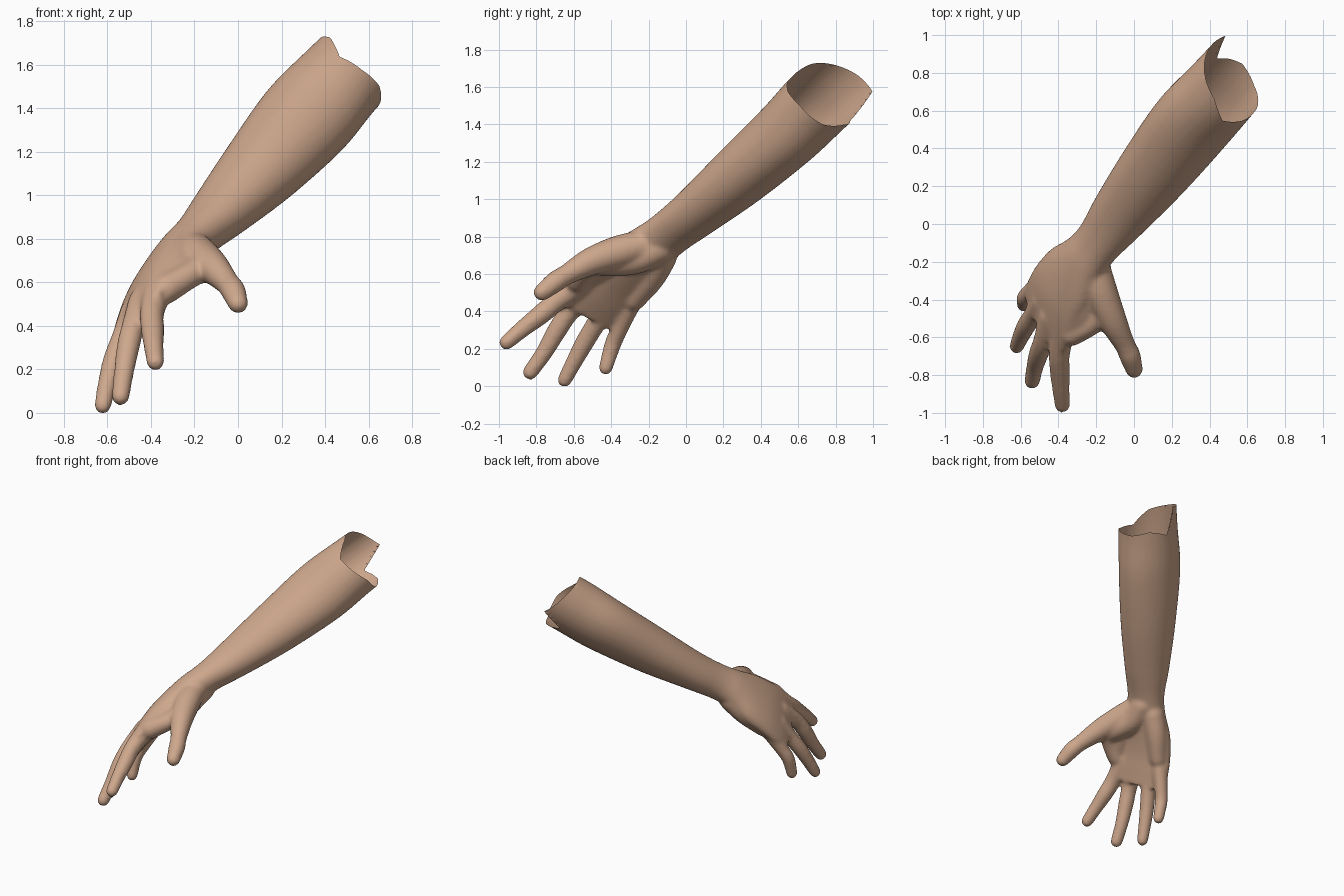
import bpy, bmesh, math
from mathutils import Vector

cube = bpy.data.objects.get("Cube")
if cube:
    bpy.data.objects.remove(cube, do_unlink=True)

# Limb frame: along the arm, out of the palm, from thumb side to little finger
ALONG = Vector((.53, .63, .56)).normalized()
PALM = Vector((.73, 0, -.69))
PALM = (PALM - ALONG * PALM.dot(ALONG)).normalized()
ACROSS = ALONG.cross(PALM)
SIDES = 28


def smooth_path(keys, steps=6):
    """Catmull-Rom through tuples of any length."""
    k = [Vector(p) for p in keys]
    k = [k[0] * 2 - k[1]] + k + [k[-1] * 2 - k[-2]]
    out = []
    for i in range(1, len(k) - 2):
        p, q, r, s = k[i - 1:i + 3]
        for j in range(steps):
            f = j / steps
            out.append((q * 2 + (r - p) * f + (p * 2 - q * 5 + r * 4 - s) * f ** 2
                        + (q * 3 - p - r * 3 + s) * f ** 3) * .5)
    return out + [k[-2]]


def loft(bm, rings):
    """Closed skin over (centre, axis, axis) ellipses."""
    rows = []
    for c, u, v in rings:
        angles = [math.tau * i / SIDES for i in range(SIDES)]
        rows.append([bm.verts.new(c + u * math.cos(a) + v * math.sin(a)) for a in angles])
    for a, b in zip(rows, rows[1:]):
        for i in range(SIDES):
            j = (i + 1) % SIDES
            bm.faces.new((a[i], a[j], b[j], b[i]))
    bm.faces.new(rows[0][::-1])
    bm.faces.new(rows[-1])


def digit(bm, keys):
    """Round tube with domed ends; keys are x, y, z, radius."""
    path = smooth_path(keys)
    pts = [Vector(p[:3]) for p in path]
    rad = [p[3] for p in path]
    dome = [(math.sin(h), math.cos(h)) for h in (.35, .7, 1.05, 1.4)]
    rings = []
    for i, c in enumerate(pts):
        d = (pts[min(i + 1, len(pts) - 1)] - pts[max(i - 1, 0)]).normalized()
        u = d.cross(PALM).normalized() * rad[i]
        v = d.cross(u)
        if i == 0:
            rings += [(c - d * rad[i] * s, u * w, v * w) for s, w in dome[::-1]]
        rings.append((c, u, v))
        if i == len(pts) - 1:
            rings += [(c + d * rad[i] * s, u * w, v * w) for s, w in dome]
    loft(bm, rings)


bm = bmesh.new()

# Forearm, wrist and palm: station, palm offset, cross offset, half widths, twist
stations = [
    (1.85, -.70, -.365, .20, .19, -23),
    (1.55, -.705, -.362, .210, .198, -23),
    (1.25, -.70, -.347, .225, .187, -23),
    (.85, -.69, -.352, .195, .166, -38),
    (.50, -.69, -.362, .157, .131, -60),
    (.29, -.695, -.374, .135, .108, -86),
    (.15, -.70, -.380, .148, .103, -90),
    (0, -.695, -.378, .196, .094, -90),
    (-.15, -.68, -.382, .217, .083, -90),
    (-.28, -.65, -.393, .231, .069, -90),
    (-.38, -.62, -.398, .222, .052, -90),
]
rings = []
for t, a, b, major, minor, twist in smooth_path(stations):
    w = math.radians(twist)
    u = PALM * math.cos(w) + ACROSS * math.sin(w)
    v = ACROSS * math.cos(w) - PALM * math.sin(w)
    rings.append((ALONG * t + PALM * a + ACROSS * b, u * major, v * minor))
loft(bm, rings)

# Index, middle, ring and little fingers, from knuckle to tip
digit(bm, [(-.37, -.55, .56, .066), (-.395, -.70, .455, .056), (-.393, -.79, .38, .054),
           (-.388, -.88, .31, .047), (-.38, -.972, .232, .041)])
digit(bm, [(-.44, -.50, .51, .064), (-.48, -.63, .40, .054), (-.505, -.70, .30, .053),
           (-.525, -.77, .18, .046), (-.54, -.845, .073, .042)])
digit(bm, [(-.48, -.42, .46, .062), (-.53, -.49, .34, .053), (-.57, -.55, .24, .051),
           (-.60, -.61, .13, .045), (-.622, -.662, .031, .039)])
digit(bm, [(-.49, -.32, .42, .056), (-.545, -.37, .30, .047), (-.577, -.405, .22, .045),
           (-.583, -.442, .095, .038)])

# Thumb, running from the wrist to the tip
digit(bm, [(-.195, -.10, .80, .070), (-.205, -.23, .757, .080), (-.175, -.37, .717, .088),
           (-.115, -.52, .665, .076), (-.05, -.65, .595, .056), (-.022, -.71, .557, .057),
           (0, -.783, .50, .047)])

# Webbing between thumb and index finger: outer edge, then the flesh behind it
digit(bm, [(-.15, -.45, .68, .075), (-.22, -.535, .632, .062), (-.33, -.59, .568, .070)])
digit(bm, [(-.26, -.22, .75, .070), (-.25, -.36, .70, .072), (-.27, -.47, .645, .072),
           (-.33, -.55, .59, .066)])

# Fleshy mounds of the palm, below the thumb and below the little finger
digit(bm, [(-.20, -.15, .74, .085), (-.22, -.27, .685, .085), (-.20, -.39, .66, .076),
           (-.19, -.47, .65, .064)])
digit(bm, [(-.28, -.14, .69, .080), (-.36, -.20, .58, .075), (-.45, -.29, .46, .060)])

bmesh.ops.recalc_face_normals(bm, faces=bm.faces)
mesh = bpy.data.meshes.new("arm_parts")
bm.to_mesh(mesh)
bm.free()
arm = bpy.data.objects.new("forearm_and_hand", mesh)
bpy.context.scene.collection.objects.link(arm)

# Fuse the parts into one soft skin
fuse = arm.modifiers.new("fuse", 'REMESH')
fuse.mode = 'VOXEL'
fuse.voxel_size = .011
soften = arm.modifiers.new("soften", 'SMOOTH')
soften.factor = .5
soften.iterations = 14
skin = bpy.data.meshes.new_from_object(arm.evaluated_get(bpy.context.evaluated_depsgraph_get()))
arm.modifiers.clear()
arm.data = skin
bpy.data.meshes.remove(mesh)
skin.name = "forearm_and_hand"

# Ragged open rim: angle round the arm, height along it
RIM = [(5, 1.58), (41, 1.62), (60, 1.605), (78, 1.575), (99, 1.765), (138, 1.715),
       (177, 1.65), (208, 1.605), (242, 1.505), (280, 1.525), (315, 1.565), (365, 1.58)]


def rim_height(p):
    ang = math.degrees(math.atan2(p.dot(ACROSS) + .377, p.dot(PALM) + .697))
    ang = (ang - 5) % 360 + 5
    for (a, h), (b, k) in zip(RIM, RIM[1:]):
        if ang <= b:
            return h + (k - h) * (ang - a) / (b - a)
    return RIM[-1][1]


bm = bmesh.new()
bm.from_mesh(skin)
gone = [v for v in bm.verts if v.co.dot(ALONG) > rim_height(v.co)]
bmesh.ops.delete(bm, geom=gone, context='VERTS')
for v in bm.verts:
    if v.is_boundary:
        v.co += ALONG * (rim_height(v.co) - v.co.dot(ALONG))

# Centre and stand on the ground
low = Vector([min(v.co[i] for v in bm.verts) for i in range(3)])
high = Vector([max(v.co[i] for v in bm.verts) for i in range(3)])
mid = (low + high) / 2
mid.z = low.z
bmesh.ops.translate(bm, verts=bm.verts, vec=-mid)
for f in bm.faces:
    f.smooth = True
bm.to_mesh(skin)
bm.free()

# Skin colour
mat = bpy.data.materials.new("tan_skin")
mat.use_nodes = True
tone = (.62, .39, .265, 1)
mat.diffuse_color = tone
bsdf = mat.node_tree.nodes["Principled BSDF"]
bsdf.inputs["Base Color"].default_value = tone
bsdf.inputs["Roughness"].default_value = .6
skin.materials.clear()
skin.materials.append(mat)
